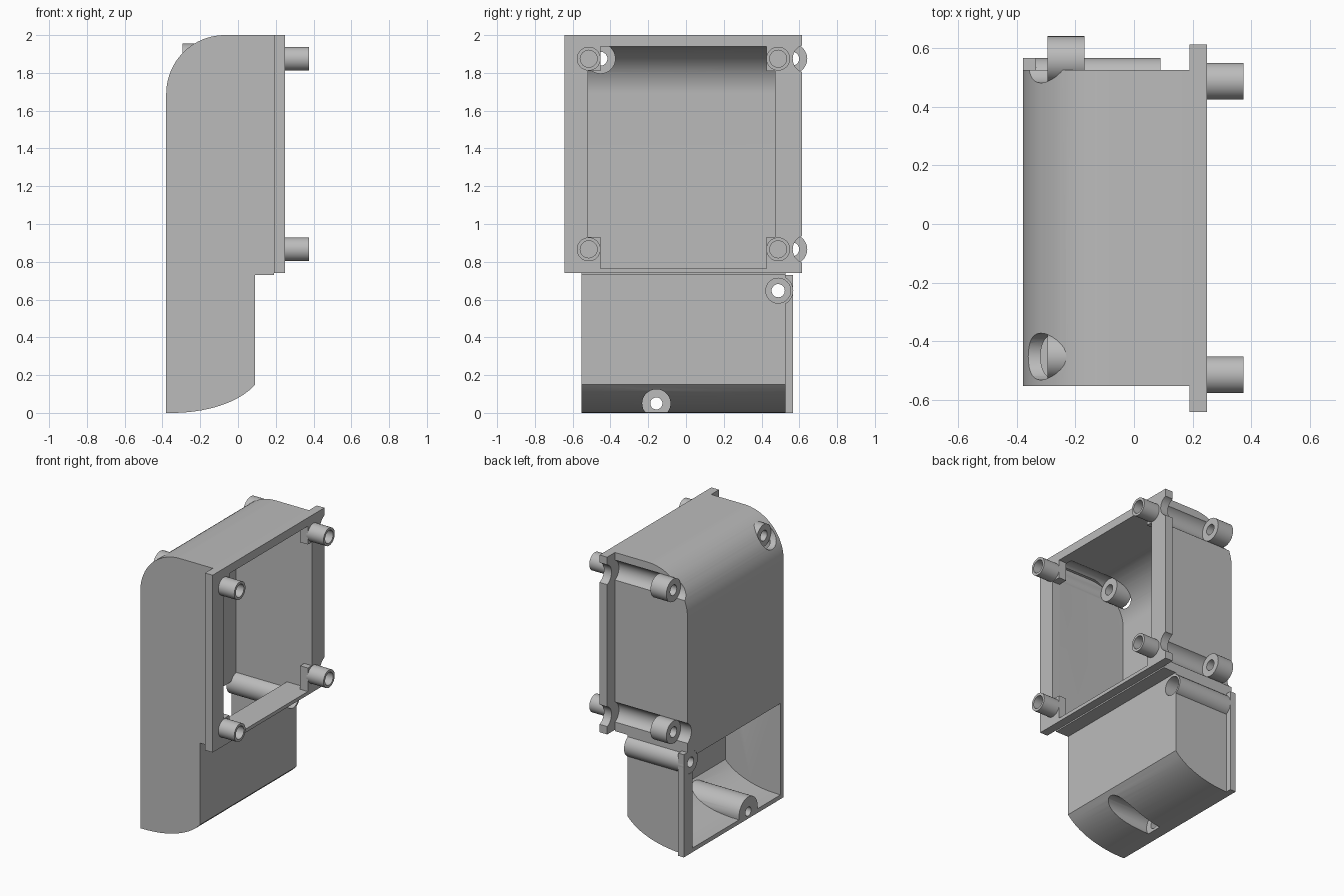
import bpy, bmesh
from math import sin, cos, pi, radians

cube = bpy.data.objects.get("Cube")
if cube:
    bpy.data.objects.remove(cube, do_unlink=True)

grey = bpy.data.materials.new("plain grey")
grey.use_nodes = True
colour = (0.5, 0.5, 0.5, 1)
grey.diffuse_color = colour
grey.node_tree.nodes["Principled BSDF"].inputs["Base Color"].default_value = colour
parts = []


def finish(name, bm, keep):
    bmesh.ops.remove_doubles(bm, verts=bm.verts, dist=1e-5)
    bmesh.ops.recalc_face_normals(bm, faces=bm.faces)
    mesh = bpy.data.meshes.new(name)
    bm.to_mesh(mesh)
    bm.free()
    mesh.materials.append(grey)
    obj = bpy.data.objects.new(name, mesh)
    bpy.context.collection.objects.link(obj)
    if keep:
        parts.append(obj)
    return obj


def prism(name, profile, y0, y1, keep=False):
    """Extrude an x-z profile along y."""
    bm = bmesh.new()
    face = bm.faces.new([bm.verts.new((x, y0, z)) for x, z in profile])
    grown = bmesh.ops.extrude_face_region(bm, geom=[face])["geom"]
    verts = [v for v in grown if isinstance(v, bmesh.types.BMVert)]
    bmesh.ops.translate(bm, verts=verts, vec=(0, y1 - y0, 0))
    return finish(name, bm, keep)


def box(name, x0, x1, y0, y1, z0, z1, keep=False):
    return prism(name, [(x0, z0), (x1, z0), (x1, z1), (x0, z1)], y0, y1, keep)


def lathe(name, y, z, profile, keep=False, closed=False, n=32):
    """Spin (x, radius) points about an axis parallel to x."""
    bm = bmesh.new()
    pts = profile + profile[:1] if closed else profile
    rings = [[bm.verts.new((x, y + r * cos(2 * pi * i / n), z + r * sin(2 * pi * i / n)))
              for i in range(n)] for x, r in pts]
    for a, b in zip(rings, rings[1:]):
        for i in range(n):
            j = (i + 1) % n
            bm.faces.new((a[i], a[j], b[j], b[i]))
    return finish(name, bm, keep)


def rod(x0, x1, y, z, r):
    return lathe("cutter", y, z, [(x0, 0), (x0, r), (x1, r), (x1, 0)])


def cut(target, cutters):
    for cutter in cutters:
        cutter.hide_render = True
        mod = target.modifiers.new("cut", 'BOOLEAN')
        mod.operation = 'DIFFERENCE'
        mod.solver = 'EXACT'
        mod.object = cutter
    bpy.context.view_layer.update()
    graph = bpy.context.evaluated_depsgraph_get()
    mesh = bpy.data.meshes.new_from_object(target.evaluated_get(graph))
    target.modifiers.clear()
    target.data = mesh
    for cutter in cutters:
        bpy.data.objects.remove(cutter, do_unlink=True)


def corner(cx, cz, rx, rz, n=20):
    """Quarter round from the top to the -x side."""
    return [(cx - rx * sin(pi / 2 * i / n), cz + rz * cos(pi / 2 * i / n))
            for i in range(n + 1)]


def belly(cx, rx, rz, z0, x_end, n=14):
    """Curved underside rising towards +x."""
    xs = [cx + (x_end - cx) * i / n for i in range(n + 1)]
    return [(x, z0 + rz * (1 - (1 - ((x - cx) / rx) ** 2) ** 0.5)) for x in xs]


# Shared positions of the screw channels and the cavity
SIDE_Y, INNER_Y = 0.562, -0.453
WALL_A, WALL_B = -0.52, 0.472
channels = [(SIDE_Y, 1.875), (SIDE_Y, 0.866), (INNER_Y, 1.875)]
foot_y, foot_z = -0.157, 0.05
tube_y, tube_z = 0.488, 0.647

outer = [(-0.38, 0)] + belly(-0.35, 0.48, 0.25, 0, 0.09) + [
    (0.09, 0.73), (0.19, 0.73), (0.19, 2)] + corner(-0.07, 1.69, 0.31, 0.31)
inner = [(-0.5, 0.03)] + belly(-0.35, 0.45, 0.24, 0.03, 0.055) + [
    (0.055, 0.765), (0.3, 0.765), (0.3, 1.94)] + corner(-0.07, 1.69, 0.275, 0.25) + [
    (-0.345, 0.68), (-0.5, 0.68)]

# Hollow shell, leaving a screw pod on the floor
shell = prism("shell", outer, -0.554, 0.526, True)
cavity = prism("cavity", inner, WALL_A, WALL_B)
cut(cavity, [rod(-0.6, 0.2, foot_y, foot_z, 0.105)])
cut(shell, [cavity])
cut(shell, [rod(-0.6, 0.19 if y > 0 else 0.185, y, z, 0.08) for y, z in channels]
    + [rod(-0.3, 0.3, foot_y, foot_z, 0.075), rod(-0.6, -0.2, foot_y, foot_z, 0.032),
       rod(-0.6, 0.14, tube_y, tube_z, 0.078)])

# Flange with a cross-shaped opening and two edge notches
flange = box("flange", 0.19, 0.25, -0.642, 0.614, 0.74, 2, True)
cut(flange, [box("cutter", 0.1, 0.3, WALL_A, WALL_B, 0.932, 1.81),
             box("cutter", 0.1, 0.3, -0.453, 0.427, 0.765, 1.94)]
    + [rod(0.1, 0.3, 0.64, z, 0.075) for y, z in channels[:2]])

# Hollow pins standing on the flange corners
for side, y in (("right", -0.515), ("left", 0.488)):
    for level, z in (("lower", 0.866), ("upper", 1.875)):
        lathe(f"{level}_{side}_pin", y, z, [
            (0.24, 0), (0.24, 0.063), (0.375, 0.063), (0.375, 0.045),
            (0.252, 0.045), (0.252, 0)], True)

# Screw seats inside the channels
for i, (y, z) in enumerate(channels):
    lathe(f"screw_seat_{i + 1}", y, z, [
        (-0.295, 0.08), (-0.17, 0.08), (-0.17, 0.037), (-0.295, 0.037)], True, True)

# Counterbored tube through the lower compartment
lathe("lower_screw_tube", tube_y, tube_z, [
    (-0.378, 0.08), (0.09, 0.08), (0.09, 0.066), (-0.29, 0.066),
    (-0.29, 0.035), (-0.378, 0.035)], True, True)

# Lip along the open edge of the lower compartment
box("edge_lip", -0.38, -0.335, 0.525, 0.567, 0, 0.73, True)

bpy.ops.object.select_all(action='DESELECT')
for obj in parts:
    obj.select_set(True)
bpy.context.view_layer.objects.active = shell
bpy.ops.object.shade_smooth_by_angle(angle=radians(30))
